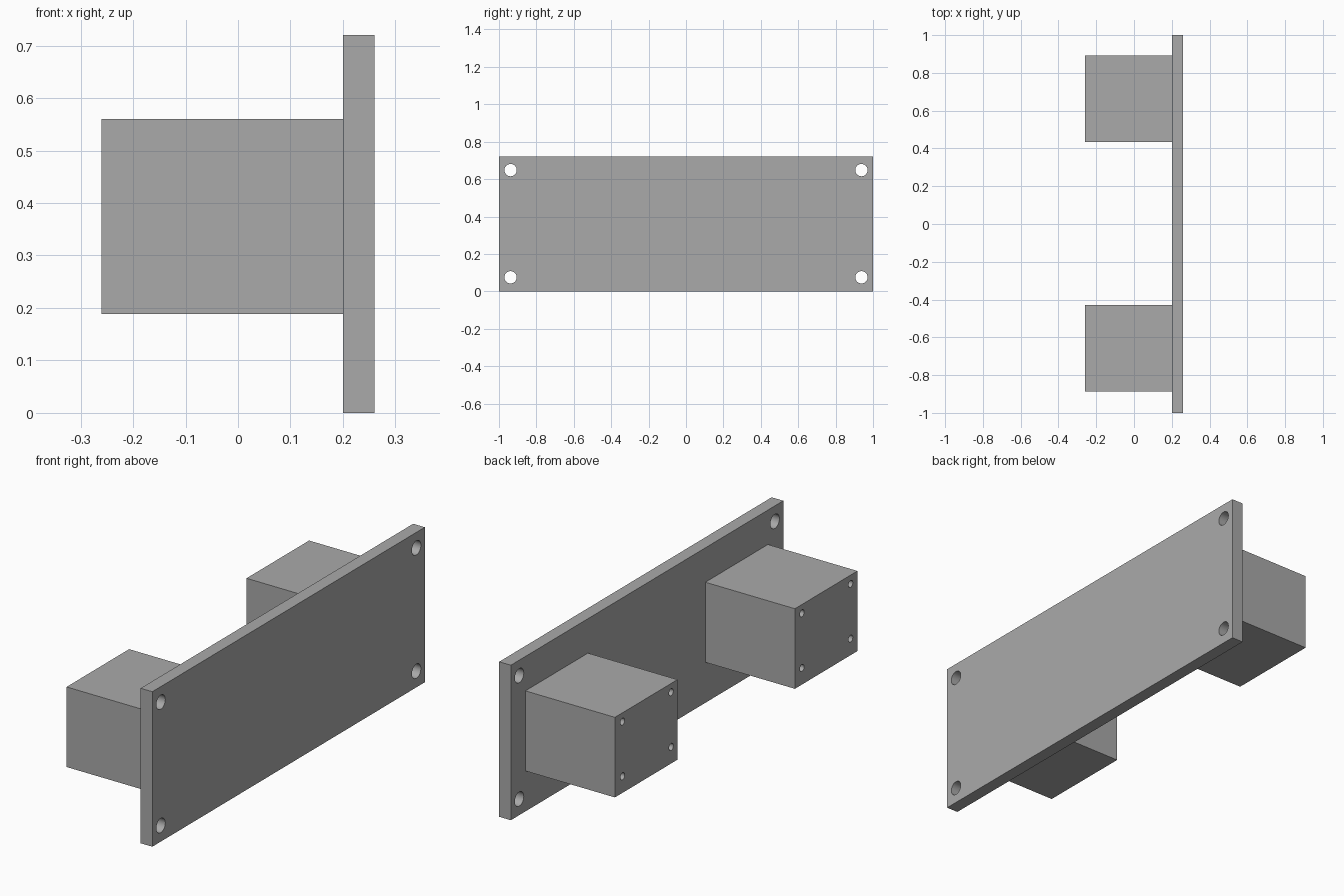
import bpy, bmesh, math
from mathutils import Matrix, Vector

if "Cube" in bpy.data.objects:
    bpy.data.objects.remove(bpy.data.objects["Cube"])

grey = bpy.data.materials.new("grey")
grey.diffuse_color = (0.4, 0.4, 0.4, 1)
grey.use_nodes = True
grey.node_tree.nodes["Principled BSDF"].inputs["Base Color"].default_value = grey.diffuse_color


def add_object(name, bm):
    mesh = bpy.data.meshes.new(name)
    bm.to_mesh(mesh)
    bm.free()
    mesh.materials.append(grey)
    obj = bpy.data.objects.new(name, mesh)
    bpy.context.collection.objects.link(obj)
    return obj


def box(name, lo, hi):
    lo, hi = Vector(lo), Vector(hi)
    bm = bmesh.new()
    size = Matrix.Diagonal((hi - lo).to_4d())
    size[3][3] = 1
    bmesh.ops.create_cube(bm, size=1, matrix=Matrix.Translation((lo + hi) / 2) @ size)
    return add_object(name, bm)


def drill(obj, radius, x0, x1, centres):
    """Cut round holes running along x through the object."""
    bm = bmesh.new()
    for y, z in centres:
        place = Matrix.Translation(((x0 + x1) / 2, y, z)) @ Matrix.Rotation(math.pi / 2, 4, 'Y')
        bmesh.ops.create_cone(bm, cap_ends=True, segments=32, radius1=radius,
                              radius2=radius, depth=x1 - x0, matrix=place)
    cutter = add_object(obj.name + "_hole_cutter", bm)
    mod = obj.modifiers.new("holes", 'BOOLEAN')
    mod.operation = 'DIFFERENCE'
    mod.solver = 'EXACT'
    mod.object = cutter
    # Apply the cut, then discard the helper
    bpy.ops.object.select_all(action='DESELECT')
    bpy.context.view_layer.objects.active = obj
    obj.select_set(True)
    bpy.ops.object.modifier_apply(modifier=mod.name)
    bpy.data.objects.remove(cutter)
    bpy.ops.object.shade_smooth_by_angle(angle=math.radians(30))


# Mounting plate with a through hole in each corner
plate = box("mounting_plate", (0.2, -1, 0), (0.26, 1, 0.72))
drill(plate, 0.033, 0.15, 0.31, [(y, z) for y in (-0.938, 0.938) for z in (0.075, 0.648)])

# Two blocks on the plate, each with four blind screw holes in its outer face
for name, y0, y1, side in (("front_block", -0.887, -0.428, -1), ("rear_block", 0.434, 0.893, 1)):
    block = box(name, (-0.26, y0, 0.188), (0.2, y1, 0.56))
    drill(block, 0.016, -0.31, -0.06, [(side * y, z) for y in (0.48, 0.837) for z in (0.265, 0.519)])
